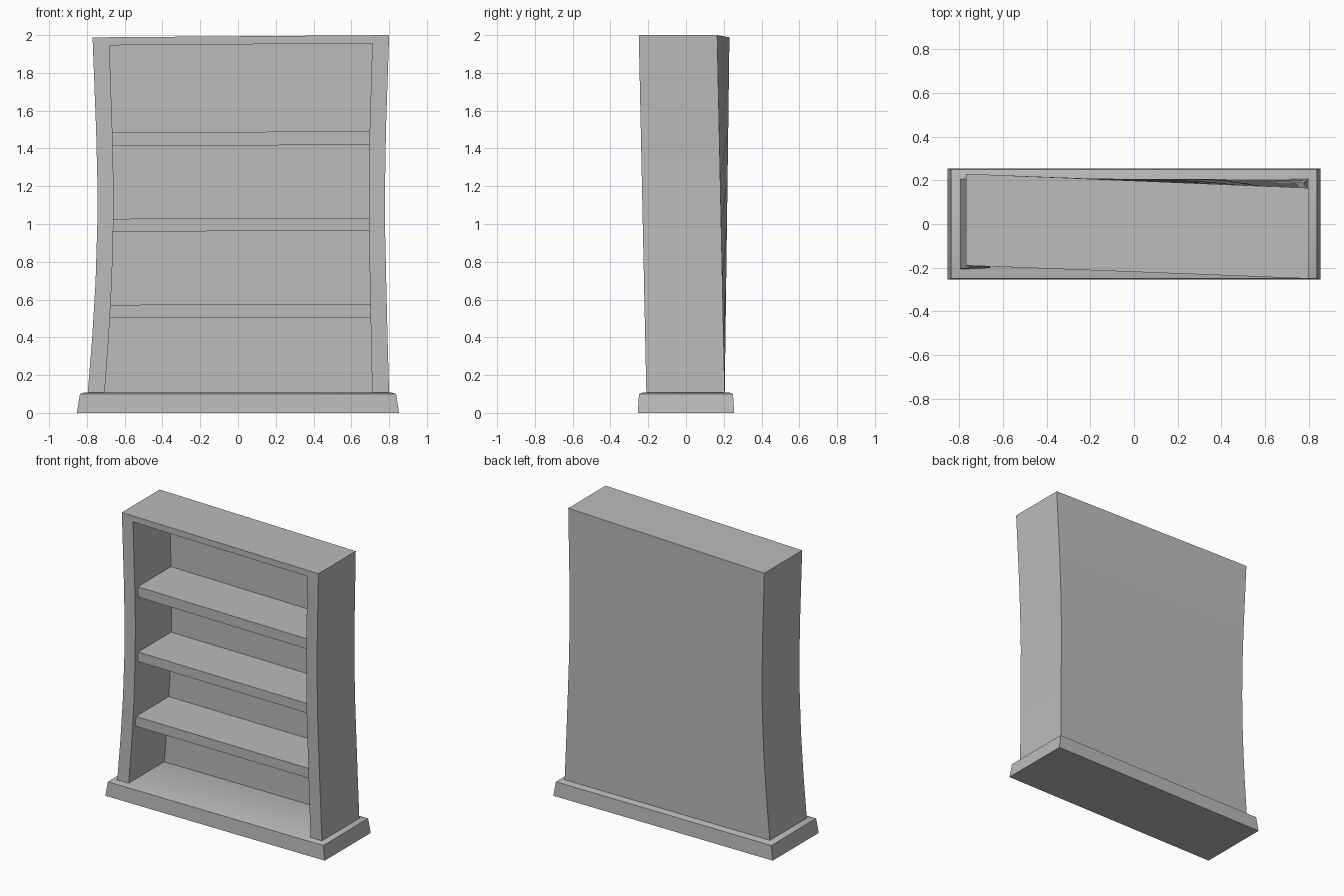
import bpy
import bmesh
import math

cube = bpy.data.objects.get("Cube")
if cube:
    bpy.data.objects.remove(cube, do_unlink=True)

grey = bpy.data.materials.new("plain_grey")
grey.use_nodes = True
grey.diffuse_color = (0.5, 0.5, 0.5, 1)
grey.node_tree.nodes["Principled BSDF"].inputs["Base Color"].default_value = (0.5, 0.5, 0.5, 1)

FLOOR, TOP, CEILING = 0.105, 2.0, 1.957
INNER = 0.888       # inner face of the side panels, as a share of the half width
LEVELS = [0.105, 0.4, 0.7, 1.0, 1.25, 1.5, 1.75, CEILING]


def lerp(a, b, t):
    return a + (b - a) * t


def curve(points, z):
    """Piecewise linear edge profile."""
    for (z0, x0), (z1, x1) in zip(points, points[1:]):
        if z <= z1:
            return lerp(x0, x1, (z - z0) / (z1 - z0))
    return points[-1][1]


RIGHT_EDGE = [(0.1, -0.796), (0.4, -0.772), (0.7, -0.754), (1.0, -0.745),
              (1.25, -0.745), (1.5, -0.751), (2.0, -0.77)]
LEFT_EDGE = [(0.1, 0.80), (0.5, 0.789), (1.0, 0.778), (1.4, 0.780), (2.0, 0.80)]


def warp(u, v, z):
    """Pinch the waist, twist and tilt a straight cabinet; u and v run -1 to 1."""
    t = (z - FLOOR) / (TOP - FLOOR)
    a, d = (u + 1) / 2, (v + 1) / 2
    x = lerp(curve(RIGHT_EDGE, z), curve(LEFT_EDGE, z), a)
    front = lerp(lerp(-0.205, -0.19, t), lerp(-0.21, -0.25, t), a)
    back = lerp(lerp(0.205, 0.23, t), lerp(0.205, 0.165, t), a)
    return x, lerp(front, back, d), z - 0.012 * t * (1 - a)


def loft(bm, rings):
    """Join closed rings of points with quads and return their vertices."""
    rows = [[bm.verts.new(p) for p in ring] for ring in rings]
    n = len(rows[0])
    for low, high in zip(rows, rows[1:]):
        for i in range(n):
            j = (i + 1) % n
            bm.faces.new((low[i], low[j], high[j], high[i]))
    return rows


def finish(bm, name):
    bmesh.ops.recalc_face_normals(bm, faces=bm.faces)
    mesh = bpy.data.meshes.new(name)
    bm.to_mesh(mesh)
    bm.free()
    mesh.materials.append(grey)
    obj = bpy.data.objects.new(name, mesh)
    bpy.context.collection.objects.link(obj)
    bpy.ops.object.select_all(action="DESELECT")
    obj.select_set(True)
    bpy.context.view_layer.objects.active = obj
    bpy.ops.object.shade_smooth_by_angle(angle=math.radians(30))
    return obj


def rectangle(x, y, z):
    return [(-x, -y, z), (x, -y, z), (x, y, z), (-x, y, z)]


# Plinth with flared sides and a softly sloped top
bm = bmesh.new()
rows = loft(bm, [rectangle(0.853, 0.255, 0), rectangle(0.837, 0.249, 0.1),
                 rectangle(0.815, 0.228, 0.108)])
bm.faces.new(rows[0])
bm.faces.new(rows[-1])
finish(bm, "plinth")

# Cabinet: a U-shaped section with side panels and back, closed by a lid
bm = bmesh.new()
BACK = 0.93
section = [(-1, -1), (-INNER, -1), (-INNER, BACK), (INNER, BACK),
           (INNER, -1), (1, -1), (1, 1), (-1, 1)]
rows = loft(bm, [[warp(u, v, z) for u, v in section] for z in LEVELS])
c = rows[-1]
lid = [bm.verts.new(warp(u, v, TOP)) for u, v in ((-1, -1), (1, -1), (1, 1), (-1, 1))]
bm.faces.new(lid)
bm.faces.new((c[1], c[2], c[3], c[4]))
bm.faces.new((c[0], c[1], c[4], c[5], lid[1], lid[0]))
for (a, b), (p, q) in (((5, 6), (1, 2)), ((6, 7), (2, 3)), ((7, 0), (3, 0))):
    bm.faces.new((c[a], c[b], lid[q], lid[p]))
finish(bm, "cabinet")

# Three shelves set slightly back, with their ends let into the side panels
outline = [(-0.92, -0.84), (0.92, -0.84), (0.92, 0.96), (-0.92, 0.96)]
for name, z0, z1 in (("lower_shelf", 0.505, 0.575), ("middle_shelf", 0.965, 1.033),
                     ("upper_shelf", 1.42, 1.492)):
    bm = bmesh.new()
    rows = loft(bm, [[warp(u, v, z) for u, v in outline] for z in (z0, z1)])
    bm.faces.new(rows[0])
    bm.faces.new(rows[1])
    finish(bm, name)
